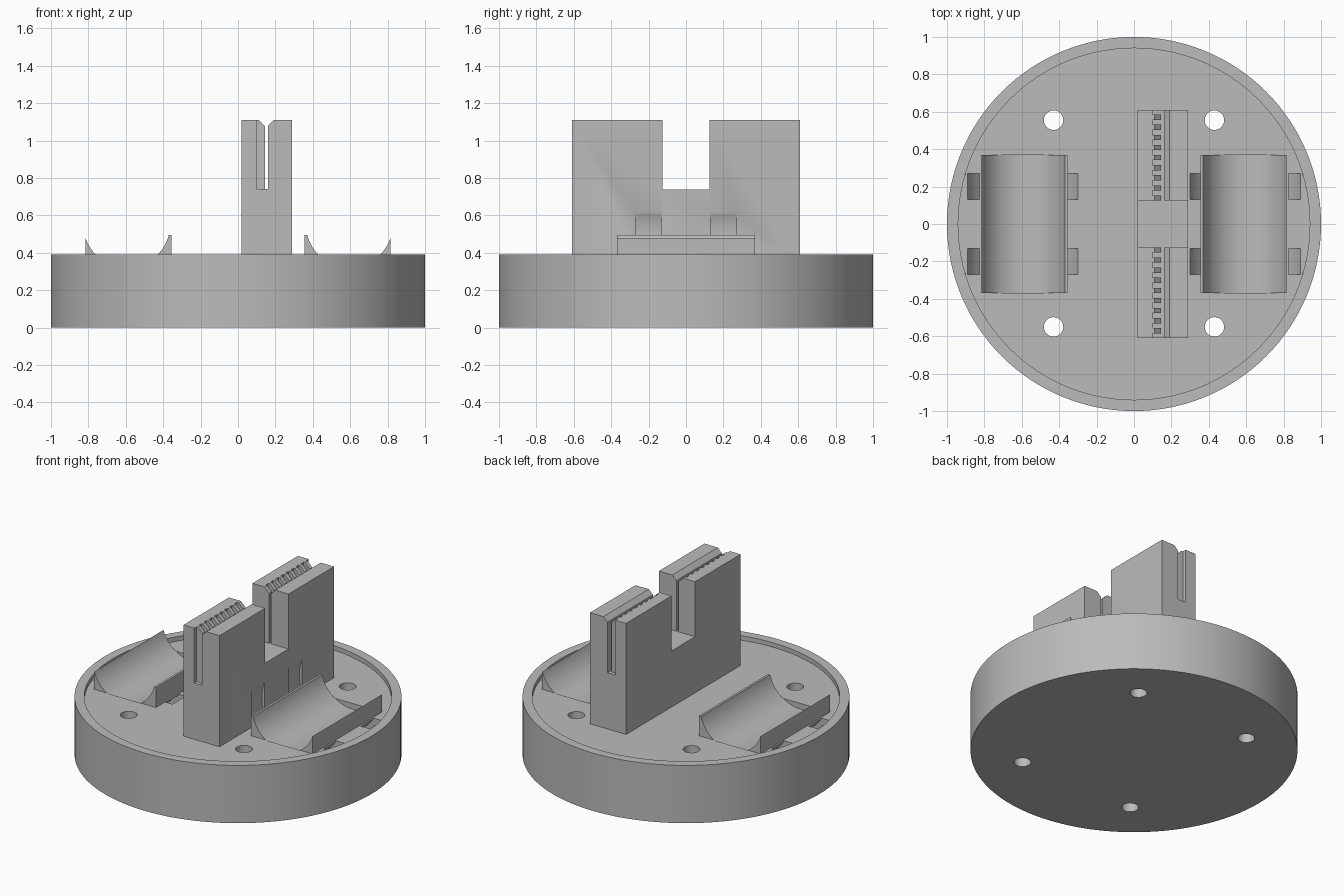
import bpy, bmesh
from math import sin, cos, radians
from mathutils import Vector

cube = bpy.data.objects.get("Cube")
if cube:
    bpy.data.objects.remove(cube, do_unlink=True)

grey = bpy.data.materials.new("plain grey")
grey.use_nodes = True
colour = (0.5, 0.5, 0.5, 1)
grey.diffuse_color = colour
grey.node_tree.nodes["Principled BSDF"].inputs["Base Color"].default_value = colour


def arc(cx, cy, r, start=0, end=360, n=96):
    """Points on an arc; a full circle leaves out the repeated last point."""
    full = end - start == 360
    steps = n if full else n - 1
    angles = [radians(start + (end - start) * i / steps) for i in range(n)]
    return [(cx + r * cos(a), cy + r * sin(a)) for a in angles]


def prism(name, points, axis, low, high):
    """Extrude a closed profile: XZ points along y, or XY points along z."""
    bm = bmesh.new()
    if axis == "y":
        verts = [bm.verts.new((u, low, v)) for u, v in points]
        push = Vector((0, high - low, 0))
    else:
        verts = [bm.verts.new((u, v, low)) for u, v in points]
        push = Vector((0, 0, high - low))
    face = bm.faces.new(verts)
    out = bmesh.ops.extrude_face_region(bm, geom=[face])
    moved = [g for g in out["geom"] if isinstance(g, bmesh.types.BMVert)]
    bmesh.ops.translate(bm, verts=moved, vec=push)
    bmesh.ops.recalc_face_normals(bm, faces=bm.faces)
    mesh = bpy.data.meshes.new(name)
    bm.to_mesh(mesh)
    bm.free()
    mesh.materials.append(grey)
    obj = bpy.data.objects.new(name, mesh)
    bpy.context.collection.objects.link(obj)
    return obj


def rect(u0, u1, v0, v1):
    return [(u0, v0), (u1, v0), (u1, v1), (u0, v1)]


def activate(obj):
    bpy.ops.object.select_all(action="DESELECT")
    obj.select_set(True)
    bpy.context.view_layer.objects.active = obj


def cut(obj, cutters):
    activate(obj)
    for cutter in cutters:
        mod = obj.modifiers.new("cut", "BOOLEAN")
        mod.operation = "DIFFERENCE"
        mod.solver = "EXACT"
        mod.object = cutter
        bpy.ops.object.modifier_apply(modifier=mod.name)


RIM, FLOOR = 0.39, 0.36
AXIS = 0.595          # x of each cradle's centre line
cutters = []


def cutter(*args):
    obj = prism("cutter", *args)
    obj.hide_render = True
    cutters.append(obj)
    return obj


# Round base with a shallow recess and four screw holes
base = prism("base", arc(0, 0, 1, n=128), "z", 0, RIM)
base_cuts = [cutter(arc(0, 0, 0.94, n=128), "z", FLOOR, 0.6)]
for x in (-0.43, 0.43):
    for y in (-0.55, 0.555):
        base_cuts.append(cutter(arc(x, y, 0.052, n=32), "z", -0.1, 0.7))

# Cradles with a round trough, and strap tunnels curving beneath them
straps = []
for side, sign in (("left", 1), ("right", -1)):
    trough = cutter(arc(sign * AXIS, 0.554, 0.2326), "y", -0.37, 0.37)
    cradle = prism(side + "_cradle",
                   rect(sign * 0.355, sign * 0.815, FLOOR - 0.01, 0.495),
                   "y", -0.369, 0.369)
    cut(cradle, [trough])
    activate(cradle)
    bpy.ops.object.shade_smooth_by_angle(angle=radians(25))
    base_cuts.append(trough)
    ring = arc(sign * AXIS, 0.5, 0.3265, 150, 390, 64)
    ring += arc(sign * AXIS, 0.5, 0.27, 150, 390, 64)[::-1]
    for y in (-0.2, 0.2):
        strap = cutter(ring, "y", y - 0.07, y + 0.07)
        straps.append(strap)
cut(base, base_cuts + straps)
activate(base)
bpy.ops.object.shade_smooth_by_angle(angle=radians(25))

# Upright clamp block with a belt slot and a wide middle notch
TOP, SLOT = 1.11, 0.74
profile = [(0.02, 0.34), (0.29, 0.34), (0.29, TOP), (0.19, TOP), (0.16, 1.08),
           (0.16, SLOT), (0.1, SLOT), (0.1, TOP), (0.02, TOP)]
block = prism("clamp_block", profile, "y", -0.61, 0.61)
notch = cutter(rect(-0.1, 0.4, -0.125, 0.125), "z", SLOT - 0.001, 1.3)
cut(block, [notch] + straps[:2])
activate(block)
bpy.ops.object.shade_smooth_by_angle(angle=radians(25))

# Belt teeth along one wall of the slot
tooth = [(0.095, SLOT), (0.145, SLOT), (0.145, 1.075), (0.11, TOP), (0.095, TOP)]
PITCH = 0.054
for sign, side in ((-1, "front"), (1, "back")):
    for i in range(9):
        y = sign * (0.139 + i * PITCH)
        prism(f"{side}_belt_tooth_{i + 1}", tooth, "y", y - 0.014, y + 0.014)

for obj in cutters:
    bpy.data.objects.remove(obj, do_unlink=True)
